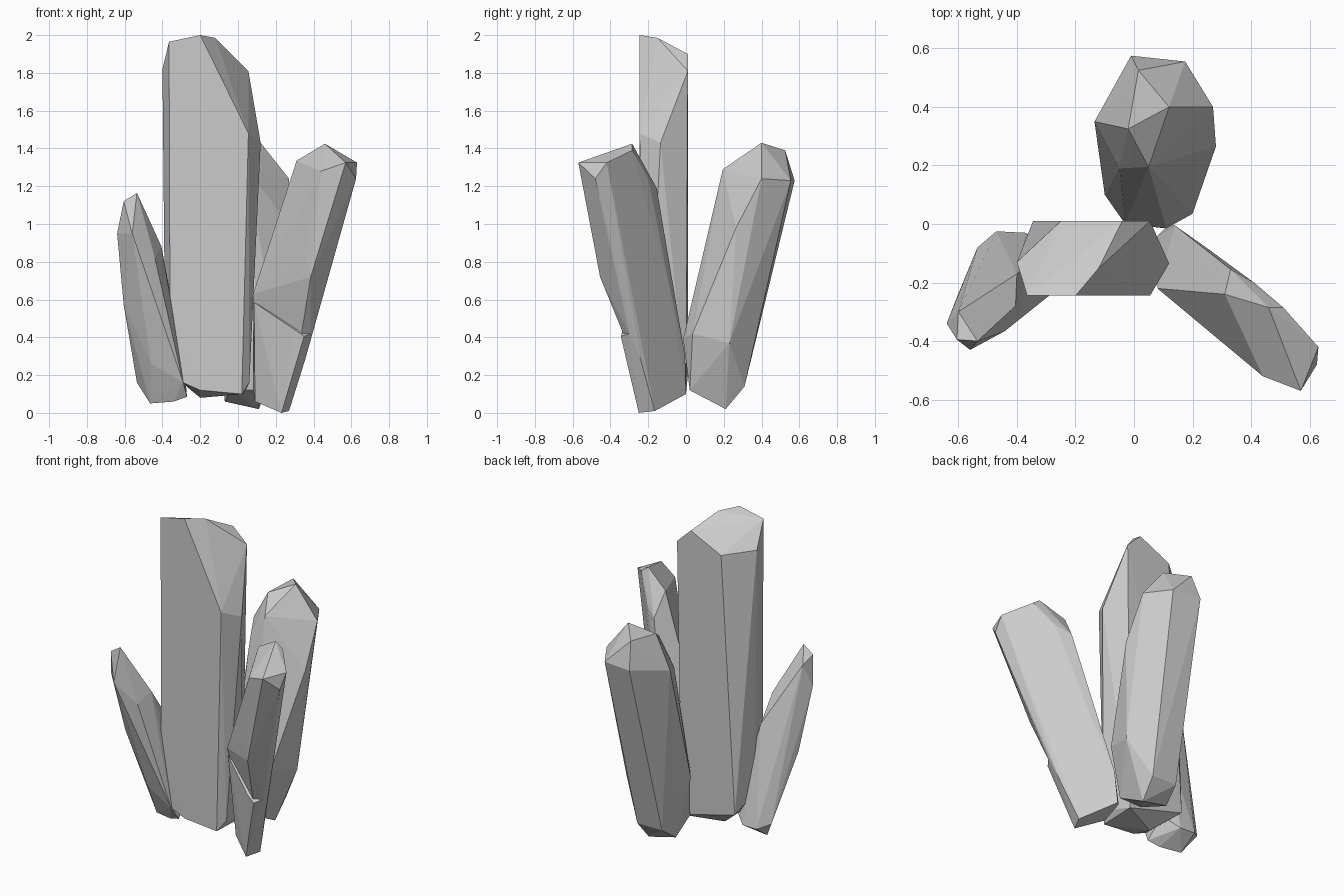
import bpy, bmesh


def crystal(name, *chunks):
    """Flat-faceted crystal: each chunk is the convex hull of its corner points."""
    bm = bmesh.new()
    for points in chunks:
        verts = [bm.verts.new(p) for p in points]
        res = bmesh.ops.convex_hull(bm, input=verts)
        loose = {v for v in res["geom_interior"] + res["geom_unused"]
                 if isinstance(v, bmesh.types.BMVert) and v.is_valid and not v.link_faces}
        bmesh.ops.delete(bm, geom=list(loose), context='VERTS')
    bmesh.ops.recalc_face_normals(bm, faces=bm.faces[:])
    mesh = bpy.data.meshes.new(name)
    bm.to_mesh(mesh)
    bm.free()
    obj = bpy.data.objects.new(name, mesh)
    bpy.context.collection.objects.link(obj)
    return obj


# Tall upright crystal: foot, shoulder, ridge
main_foot = [(-.29, -.24, .16), (-.36, -.245, .5), (-.2, -.24, .12), (.02, -.24, .10),
             (.06, -.2, .16), (.03, 0, .10), (-.345, .01, .2), (-.2, -.1, .08), (-.385, -.13, .3)]
main_shoulder = [(-.40, -.13, 1.82), (-.365, -.245, 1.965), (-.25, .01, 1.8),
                 (.055, -.245, 1.48), (.12, -.135, 1.43), (.055, .01, 1.81)]
main_ridge = [(-.2, -.245, 2.0), (-.12, -.15, 1.985), (-.04, .01, 1.9)]
crystal("main_crystal", main_foot + main_shoulder + main_ridge)

# Back crystal, leaning backwards
back_foot = [(.11, .21, .02), (-.07, .2, .06), (.12, .31, .14), (-.05, .31, .14), (.25, .23, .37),
             (.12, .02, .12), (-.04, .02, .12), (.11, -.015, .39), (-.03, 0, .39),
             (-.10, .1, .42), (.2, .035, .42)]
back_shoulder = [(.28, .265, .98), (.27, .4, 1.24), (.175, .555, 1.23), (-.01, .575, 1.23),
                 (-.135, .35, 1.18), (-.05, .19, 1.12)]
back_tip = [(.05, .195, 1.29), (-.02, .325, 1.37), (.12, .4, 1.43), (.015, .525, 1.39)]
crystal("back_crystal", back_foot + back_shoulder + back_tip)

# Small left crystal, leaning outwards
left_foot = [(-.465, -.14, .05), (-.34, -.18, .06), (-.27, -.2, .085), (-.535, -.08, .16),
             (-.47, -.025, .13), (-.37, -.03, .13), (-.28, -.09, .2), (-.46, -.24, .26),
             (-.29, -.245, .16), (-.345, -.26, .5)]
left_shoulder = [(-.605, -.25, .57), (-.64, -.34, .95), (-.56, -.43, .95), (-.44, -.365, .82),
                 (-.405, -.28, .88), (-.40, -.17, .72)]
left_tip = [(-.605, -.395, 1.12), (-.535, -.4, 1.165), (-.6, -.3, 1.09)]
crystal("left_crystal", left_foot + left_shoulder + left_tip)

# Right crystal, leaning outwards, with a chipped step above its stub
right_tip = [(.46, -.285, 1.425), (.31, -.24, 1.335), (.51, -.285, 1.39), (.33, -.155, 1.19),
             (.41, -.2, 1.24), (.63, -.42, 1.325), (.625, -.48, 1.24), (.57, -.57, 1.325),
             (.44, -.52, 1.28)]
right_waist = [(.08, -.22, .63), (.355, -.44, .84), (.385, -.455, .72), (.33, -.32, .42),
               (.26, -.09, .68)]
right_back = [(.14, -.005, .3), (.12, 0, .1), (.08, -.04, .12), (.27, -.165, .01),
              (.355, -.24, .28), (.385, -.3, .42)]
right_stub = [(.35, -.345, .405), (.30, -.335, .44), (.085, -.22, .585),
              (.23, -.25, 0), (.09, -.15, .06)]
crystal("right_crystal", right_tip + right_waist + right_back, right_stub + right_back)
